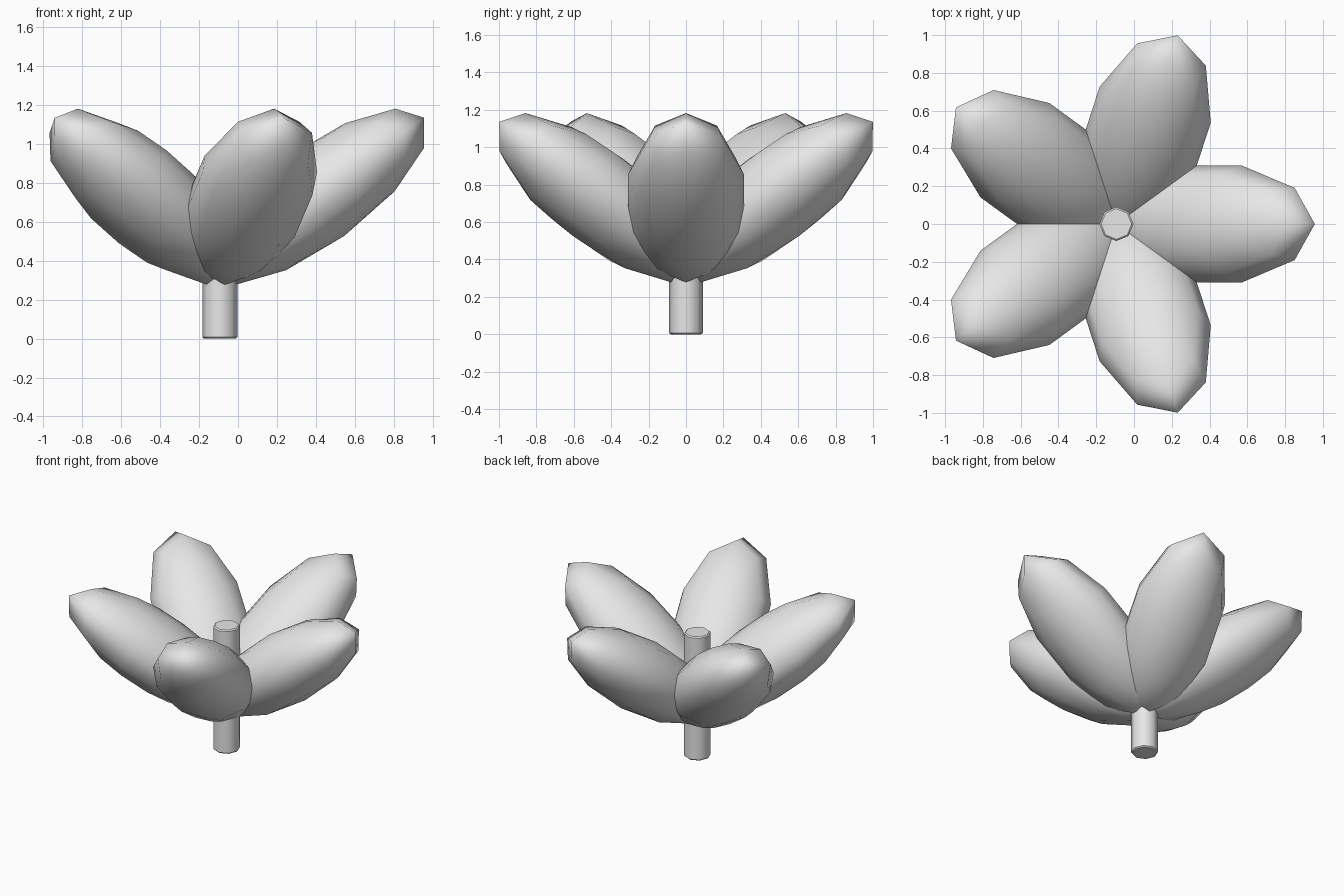
import bpy
import math
from mathutils import Vector

cube = bpy.data.objects.get("Cube")
if cube:
    bpy.data.objects.remove(cube, do_unlink=True)

AXIS_X = -0.093      # stem axis, offset so the five petals are centred
STEM_HEIGHT = 0.91
PETALS = 5
PITCH = math.radians(36)

grey = bpy.data.materials.new("light_grey")
grey.use_nodes = True
grey.diffuse_color = (0.8, 0.8, 0.8, 1)
grey.node_tree.nodes["Principled BSDF"].inputs["Base Color"].default_value = grey.diffuse_color


def finish(name):
    obj = bpy.context.object
    obj.name = name
    obj.data.materials.append(grey)
    return obj


# Stem: eight-sided rod with a tiny edge bevel
bpy.ops.mesh.primitive_cylinder_add(
    vertices=8, radius=0.09, depth=STEM_HEIGHT, location=(AXIS_X, 0, STEM_HEIGHT / 2))
stem = finish("stem")
bpy.ops.object.shade_smooth_by_angle(angle=math.radians(50))
bevel = stem.modifiers.new("edge_bevel", "BEVEL")
bevel.width = 0.008
bevel.segments = 1
bevel.limit_method = "ANGLE"
bevel.angle_limit = math.radians(60)

# Petals: flattened low-poly ellipsoids tilted up and out around the stem
for i in range(PETALS):
    angle = i * math.tau / PETALS
    centre = Vector((AXIS_X + 0.492 * math.cos(angle), 0.492 * math.sin(angle), 0.73))
    bpy.ops.mesh.primitive_uv_sphere_add(
        segments=10, ring_count=6, radius=1, location=centre,
        rotation=(PITCH, 0, angle - math.pi / 2))
    petal = finish(f"petal_{i + 1}")
    petal.scale = (0.325, 0.69, 0.25)
    bpy.ops.object.shade_smooth()
